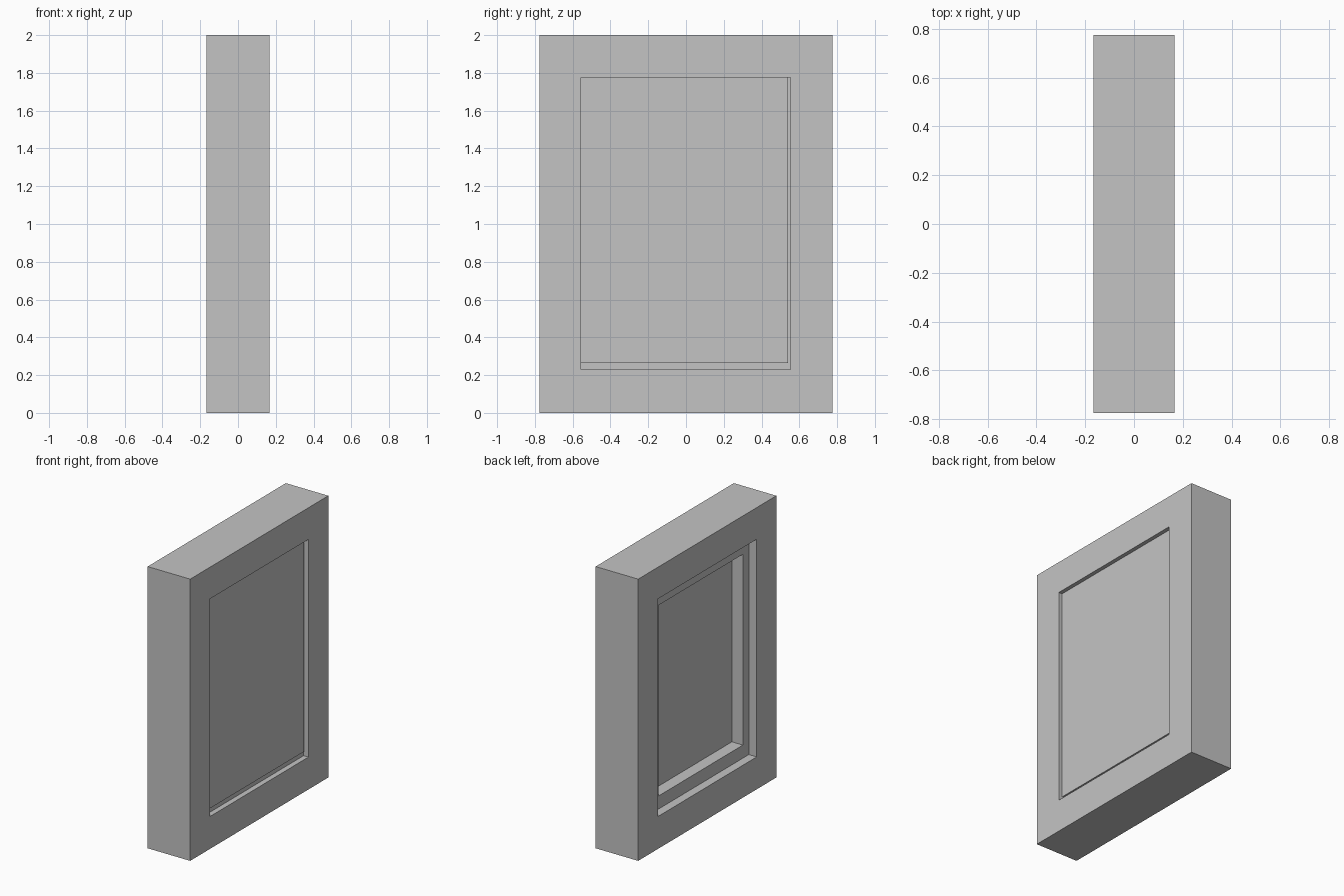
import bpy

default = bpy.data.objects.get("Cube")
if default:
    bpy.data.objects.remove(default, do_unlink=True)

# Single matte grey
grey = bpy.data.materials.new("light grey")
grey.use_nodes = True
colour = (0.55, 0.55, 0.55, 1)
grey.diffuse_color = colour
grey.node_tree.nodes["Principled BSDF"].inputs["Base Color"].default_value = colour


def box(name, x, y, z):
    """Box from (low, high) ranges on each axis."""
    bpy.ops.mesh.primitive_cube_add(size=1)
    ob = bpy.context.object
    ob.name = name
    for v in ob.data.vertices:
        v.co = [low + (c + 0.5) * (high - low) for c, (low, high) in zip(v.co, (x, y, z))]
    ob.data.materials.append(grey)
    return ob


def carve(target, x, y, z):
    """Cut a rectangular recess and discard the cutter."""
    cutter = box("cutter", x, y, z)
    cutter.hide_render = True
    mod = target.modifiers.new("recess", "BOOLEAN")
    mod.operation = "DIFFERENCE"
    mod.solver = "EXACT"
    mod.object = cutter
    bpy.context.view_layer.objects.active = target
    bpy.ops.object.modifier_apply(modifier=mod.name)
    bpy.data.objects.remove(cutter, do_unlink=True)


HALF = 0.167
OPEN_Y, OPEN_Z = (-0.555, 0.552), (0.23, 1.775)

# Thick frame with a shallow recess on one side and a stepped one on the other
frame = box("frame", (-HALF, HALF), (-0.775, 0.775), (0, 2))
carve(frame, (HALF - 0.038, HALF + 0.1), OPEN_Y, OPEN_Z)
carve(frame, (-HALF - 0.1, -HALF + 0.062), OPEN_Y, OPEN_Z)
carve(frame, (-HALF - 0.1, -HALF + 0.148), (-0.488, 0.457), (0.323, 1.677))

# Thin panel set against the top and one side of the shallow recess
box("panel", (HALF - 0.045, HALF - 0.028), (OPEN_Y[0], 0.54), (0.265, OPEN_Z[1]))
